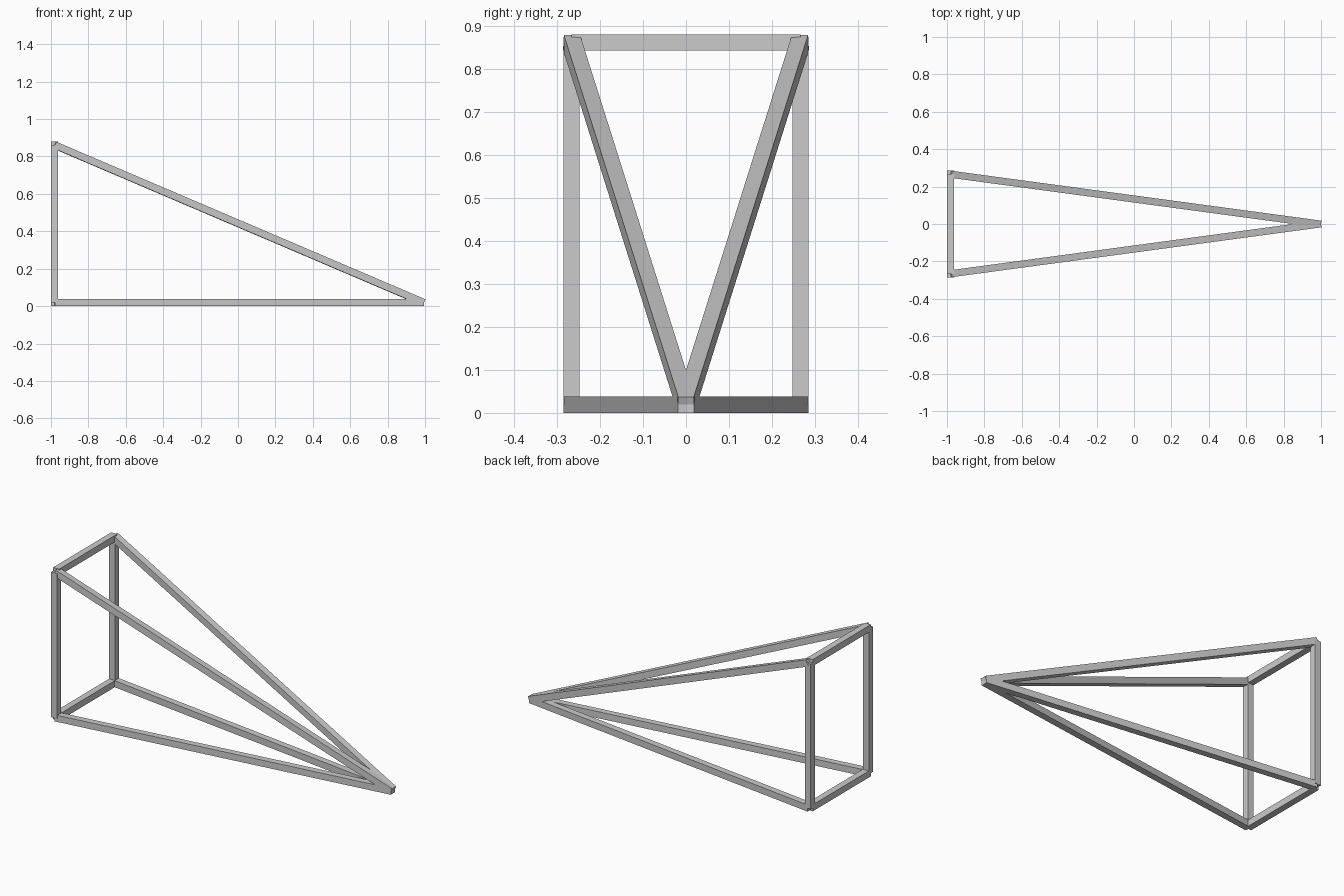
import bpy
from mathutils import Vector

if "Cube" in bpy.data.objects:
    bpy.data.objects.remove(bpy.data.objects["Cube"])

T = 0.038                       # beam thickness
X0, X1 = -0.981, 0.9925         # back frame and tip
Y, Z0, Z1 = 0.266, 0.019, 0.861


def beam(name, a, b):
    """Square beam running from point a to point b."""
    a, b = Vector(a), Vector(b)
    d = b - a
    bpy.ops.mesh.primitive_cube_add(size=1, location=(a + b) / 2)
    ob = bpy.context.object
    ob.name = name
    up = 'Y' if abs(d.normalized().z) > 0.99 else 'Z'
    ob.rotation_euler = d.to_track_quat('X', up).to_euler()
    ob.scale = (d.length, T, T)
    return ob


tip = (X1, 0, Z0)

# Uprights, floor rails and sloping rails on both sides
for side, y in (("front", -Y), ("back", Y)):
    beam(side + "_post", (X0, y, Z0), (X0, y, Z1))
    beam(side + "_floor_rail", (X0, y, Z0), tip)
    beam(side + "_sloping_rail", (X0, y, Z1), tip)

# Cross bars joining the posts
beam("lower_cross_bar", (X0, -Y, Z0), (X0, Y, Z0))
beam("upper_cross_bar", (X0, -Y, Z1), (X0, Y, Z1))
